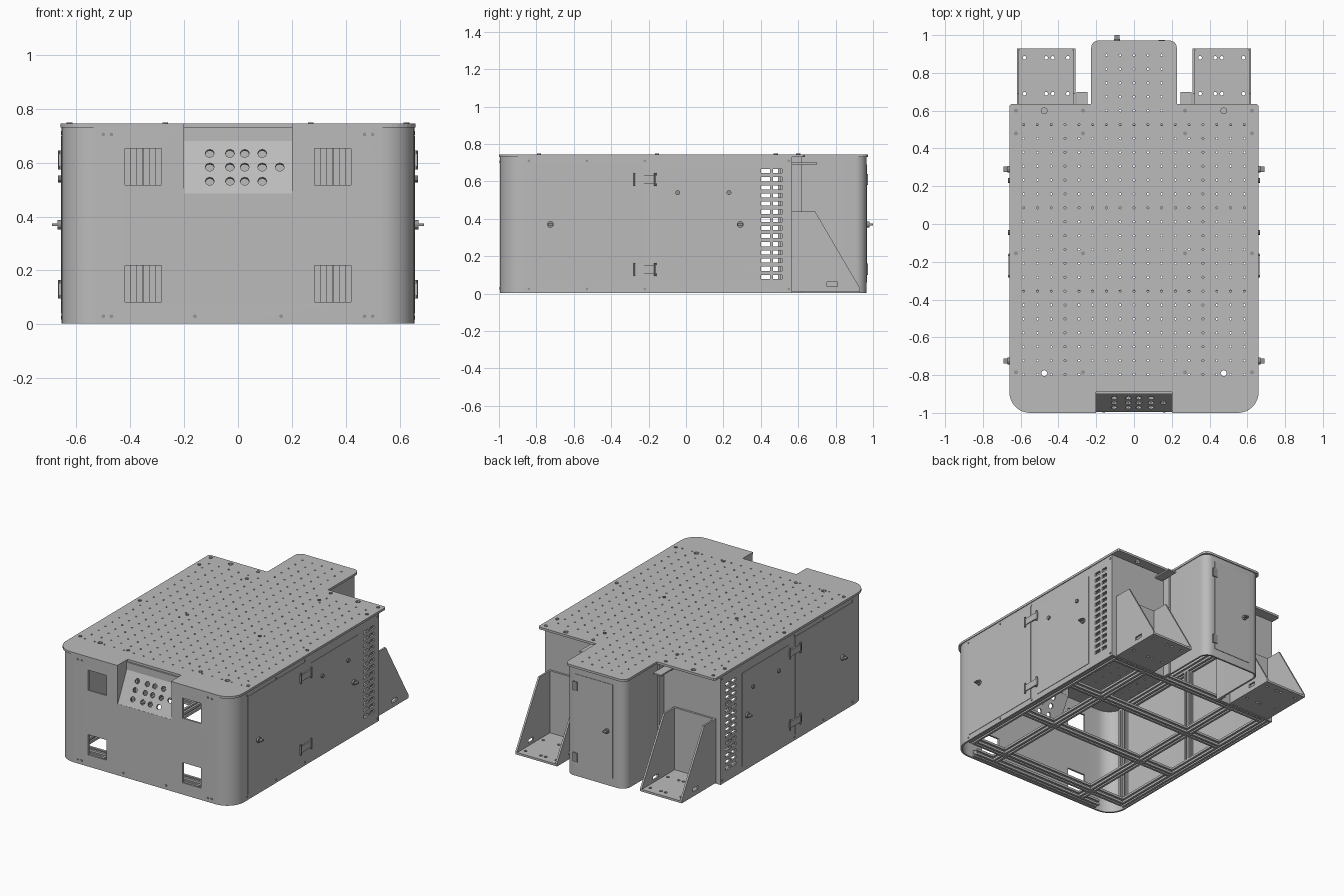
import bpy, bmesh, math
from mathutils import Matrix, Vector

cube = bpy.data.objects.get("Cube")
if cube:
    bpy.data.objects.remove(cube)


def material(name, rgb):
    m = bpy.data.materials.new(name)
    m.use_nodes = True
    m.diffuse_color = (*rgb, 1)
    m.node_tree.nodes["Principled BSDF"].inputs["Base Color"].default_value = (*rgb, 1)
    return m


GREY = material("sheet_metal_grey", (0.5, 0.5, 0.5))
DARK = material("hardware_grey", (0.3, 0.3, 0.3))


def finish(bm, name, mat=GREY, smooth=False):
    bmesh.ops.recalc_face_normals(bm, faces=bm.faces)
    me = bpy.data.meshes.new(name)
    bm.to_mesh(me)
    bm.free()
    me.materials.append(mat)
    ob = bpy.data.objects.new(name, me)
    bpy.context.collection.objects.link(ob)
    if smooth:
        activate(ob)
        bpy.ops.object.shade_smooth_by_angle(angle=math.radians(35))
    return ob


def activate(ob):
    bpy.ops.object.select_all(action="DESELECT")
    ob.select_set(True)
    bpy.context.view_layer.objects.active = ob


def add_box(bm, lo, hi):
    lo, hi = Vector(lo), Vector(hi)
    mat = Matrix.Translation((lo + hi) / 2) @ Matrix.Diagonal((*(hi - lo), 1))
    bmesh.ops.create_cube(bm, size=1, matrix=mat)


def add_rod(bm, at, axis, radius, depth, sides=8):
    turn = Vector(axis).to_track_quat("Z", "Y").to_matrix().to_4x4()
    bmesh.ops.create_cone(bm, cap_ends=True, segments=sides, radius1=radius, radius2=radius,
                          depth=depth, matrix=Matrix.Translation(at) @ turn)


def add_prism(bm, points, push):
    face = bm.faces.new([bm.verts.new(p) for p in points])
    new = bmesh.ops.extrude_face_region(bm, geom=[face])["geom"]
    bmesh.ops.translate(bm, vec=push, verts=[v for v in new if isinstance(v, bmesh.types.BMVert)])


def box(name, lo, hi, mat=GREY):
    bm = bmesh.new()
    add_box(bm, lo, hi)
    return finish(bm, name, mat)


def cut(ob, bm):
    cutter = finish(bm, "cutter")
    cutter.hide_render = True
    activate(ob)
    mod = ob.modifiers.new("cut", "BOOLEAN")
    mod.operation, mod.solver, mod.object = "DIFFERENCE", "MANIFOLD", cutter
    bpy.ops.object.modifier_apply(modifier=mod.name)
    bpy.data.objects.remove(cutter)


def arc(cx, cy, r, start, end, steps=8):
    angles = [math.radians(start + (end - start) * i / steps) for i in range(steps + 1)]
    return [(cx + r * math.cos(a), cy + r * math.sin(a)) for a in angles]


def u_path(half, back, tip, r, inset=0):
    """Open U outline from one back end round to the other."""
    h, s = half - inset, 1 if tip > back else -1
    cy = tip - s * r
    right = arc(half - r, cy, r - inset, 0, 90 * s)
    return [(h, back)] + right + [(-x, y) for x, y in reversed(right)] + [(-h, back)]


def u_wall(name, half, back, tip, r, top, thick=0.012):
    outline = u_path(half, back, tip, r) + u_path(half, back, tip, r, thick)[::-1]
    bm = bmesh.new()
    add_prism(bm, [(x, y, 0.003) for x, y in outline], (0, 0, top))
    return finish(bm, name, smooth=True)


# Body shell with lamp windows, control opening and side vents
shell = u_wall("body_shell", 0.655, 0.567, -0.995, 0.125, 0.727)
bm = bmesh.new()
for s in (-1, 1):
    for z in (0.15, 0.585):
        add_box(bm, (s * 0.352 - 0.068, -1.1, z - 0.068), (s * 0.352 + 0.068, -0.9, z + 0.068))
    for row in range(14):
        for y in (0.425, 0.49):
            z = 0.09 + row * 0.0435
            add_box(bm, (s * 0.66 - 0.05, y - 0.024, z - 0.011), (s * 0.66 + 0.05, y + 0.024, z + 0.011))
add_box(bm, (-0.203, -1.1, 0.485), (0.2, -0.95, 0.8))
cut(shell, bm)

# Rear tail housing
u_wall("tail_housing", 0.222, 0.555, 0.965, 0.06, 0.727)

# Perforated top plate with control notch
bm = bmesh.new()
half = ([(0.2, -0.89), (0.2, -1)] + arc(0.55, -0.89, 0.11, -90, 0)
        + [(0.66, 0.625), (0.65, 0.635), (0.227, 0.635)] + arc(0.187, 0.932, 0.04, 0, 90, 4))
plate_outline = half + [(-x, y) for x, y in reversed(half)]
add_prism(bm, [(x, y, 0.73) for x, y in plate_outline], (0, 0, 0.015))
top = finish(bm, "top_plate")
bm = bmesh.new()
for i in range(-8, 9):
    for k in range(-11, 13):
        if k < 8 or abs(i) < 3:
            add_rod(bm, (i * 0.073, 0.012 + k * 0.0735, 0.74), (0, 0, 1), 0.006, 0.1, 6)
for x in (-0.475, 0.475):
    for y in (-0.79, 0.6):
        add_rod(bm, (x, y, 0.74), (0, 0, 1), 0.016, 0.1)
cut(top, bm)

# Sloped control panel, with its cheeks and header
bm = bmesh.new()
add_prism(bm, [(-0.2, -0.994, 0.485), (-0.2, -0.9, 0.68), (-0.2, -0.89, 0.675), (-0.2, -0.982, 0.48)],
          (0.4, 0, 0))
panel = finish(bm, "control_panel")
slope = Vector((0, 0.094, 0.195))
bm = bmesh.new()
for row, t in enumerate((0.23, 0.5, 0.76)):
    for x in (-0.105, -0.03, 0.025, 0.09, 0.155):
        if not (row != 1 and x > 0.1):
            add_rod(bm, Vector((x, -0.99, 0.485)) + slope * t, (0, -0.195, 0.094), 0.017, 0.08)
cut(panel, bm)
box("control_header", (-0.2, -0.9, 0.673), (0.2, -0.89, 0.73))
for side, x in (("left", 0.2), ("right", -0.21)):
    bm = bmesh.new()
    add_prism(bm, [(x, -0.99, 0.483), (x, -0.99, 0.73), (x, -0.89, 0.73), (x, -0.89, 0.675)], (0.01, 0, 0))
    finish(bm, "control_cheek_" + side)


# Slotted frame rails
def rail(name, start, axis, length, w=0.042):
    a, g, d = w / 2, w / 7, w / 4
    side = [(-a, -a), (-g, -a), (-g, -a + d), (g, -a + d), (g, -a)]
    section = []
    for q in range(4):
        c, s = (1, 0, -1, 0)[q], (0, 1, 0, -1)[q]
        section += [(c * u - s * v, s * u + c * v) for u, v in side]
    place = {"x": lambda u, v: (0, u, v), "y": lambda u, v: (u, 0, v), "z": lambda u, v: (u, v, 0)}[axis]
    bm = bmesh.new()
    add_prism(bm, [Vector(start) + Vector(place(u, v)) for u, v in section],
              [length if axis == n else 0 for n in "xyz"])
    finish(bm, name)


for s, side in ((1, "left"), (-1, "right")):
    for z, level in ((0.026, "lower"), (0.705, "upper")):
        rail(f"{level}_side_rail_{side}", (s * 0.615, -0.86, z), "y", 1.41)
    rail("floor_rail_" + side, (s * 0.352, -0.95, 0.026), "y", 1.5)
    for y in (-0.84, -0.2, 0.525):
        rail("post_" + side, (s * 0.615, y, 0.047), "z", 0.637)
    for x in (0.317, 0.387):
        rail("rear_post_" + side, (s * x, 0.525, 0.047), "z", 0.68, 0.066)
for y in (-0.84, -0.36, 0.1, 0.53):
    rail("cross_rail", (-0.594, y, 0.026), "x", 1.188)
rail("front_rail", (-0.5, -0.955, 0.026), "x", 1.0)

for s, side in ((1, "left"), (-1, "right")):
    def x_box(name, x0, x1, y0, y1, z0, z1, mat=GREY):
        a, b = sorted((s * x0, s * x1))
        return box(f"{name}_{side}", (a, y0, z0), (b, y1, z1), mat)

    # Rear wall and tail joint angle
    x_box("rear_wall", 0.222, 0.652, 0.555, 0.567, 0.003, 0.73)
    x_box("joint_angle", 0.222, 0.232, 0.567, 0.62, 0.003, 0.73)
    x_box("joint_tab", 0.245, 0.305, 0.567, 0.7, 0.69, 0.7)

    # Rear gusset bracket
    x_box("bracket_back", 0.31, 0.62, 0.567, 0.58, 0.01, 0.44)
    floor = x_box("bracket_floor", 0.31, 0.62, 0.567, 0.93, 0.008, 0.022)
    bm = bmesh.new()
    for x in (0.35, 0.43, 0.465, 0.58):
        for y in (0.69, 0.88):
            add_rod(bm, (s * x, y, 0), (0, 0, 1), 0.01, 0.1)
    cut(floor, bm)
    for x in (0.31, 0.608):
        bm = bmesh.new()
        add_prism(bm, [(s * x, y, z) for y, z in
                       ((0.567, 0.008), (0.93, 0.008), (0.93, 0.03), (0.69, 0.44), (0.567, 0.44))],
                  (s * 0.012, 0, 0))
        gusset = finish(bm, "bracket_gusset_" + side)
        bm = bmesh.new()
        add_box(bm, (s * x - 0.05, 0.755, 0.038), (s * x + 0.05, 0.81, 0.062))
        cut(gusset, bm)

    # Side doors, hinges, latches and rivets
    x_box("front_door", 0.654, 0.658, -0.835, -0.225, 0.04, 0.7)
    x_box("rear_door", 0.654, 0.658, -0.16, 0.34, 0.04, 0.67)
    for z in (0.13, 0.61):
        x_box("hinge", 0.655, 0.664, -0.285, -0.155, z - 0.022, z + 0.022)
        bm = bmesh.new()
        for y in (-0.275, -0.165):
            add_rod(bm, (s * 0.662, y, z), (0, 0, 1), 0.006, 0.07)
        finish(bm, "hinge_pins_" + side, DARK)
    bm = bmesh.new()
    for y in (-0.725, 0.29):
        add_rod(bm, (s * 0.66, y, 0.37), (1, 0, 0), 0.018, 0.02, 12)
        add_box(bm, (s * 0.675 - 0.015, y - 0.014, 0.365), (s * 0.675 + 0.015, y + 0.014, 0.375))
    for y in (-0.045, 0.23):
        add_rod(bm, (s * 0.66, y, 0.54), (1, 0, 0), 0.013, 0.016, 10)
    finish(bm, "latches_" + side, DARK)
    bm = bmesh.new()
    for y in (-0.84, -0.53, -0.22, 0.55):
        for z in (0.025, 0.71):
            add_rod(bm, (s * 0.655, y, z), (1, 0, 0), 0.007, 0.006)
    for x in (0.16, 0.47, 0.5):
        for z in (0.03, 0.705):
            if x > 0.2 or z < 0.1:
                add_rod(bm, (s * x, -0.995, z), (0, 1, 0), 0.007, 0.006)
    for x in (0.27, 0.625):
        for y in (-0.785, -0.155, 0.48, 0.6):
            add_rod(bm, (s * x, y, 0.746), (0, 0, 1), 0.011, 0.008)
    finish(bm, "rivets_" + side, DARK)

# Tail door with hinges and latch
box("tail_door", (-0.13, 0.964, 0.06), (0.15, 0.968, 0.69))
for z in (0.13, 0.61):
    box("tail_hinge", (0.13, 0.964, z - 0.03), (0.165, 0.973, z + 0.03), DARK)
bm = bmesh.new()
add_rod(bm, (-0.09, 0.97, 0.37), (0, 1, 0), 0.016, 0.02, 12)
add_box(bm, (-0.104, 0.965, 0.365), (-0.076, 1.0, 0.375))
finish(bm, "tail_latch", DARK)
